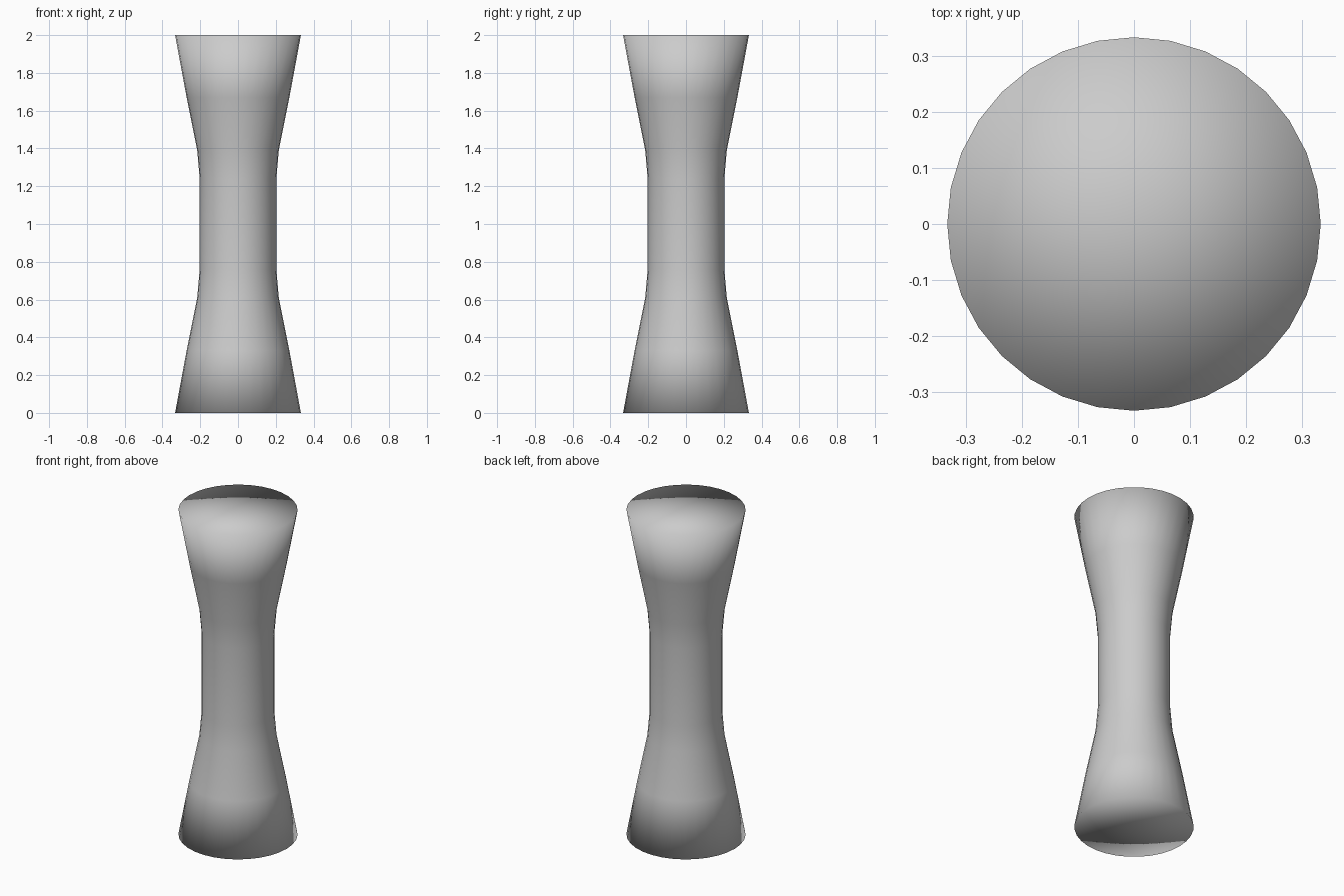
import bpy, bmesh, math

if "Cube" in bpy.data.objects:
    bpy.data.objects.remove(bpy.data.objects["Cube"])

SIDES = 32

# Half profile (radius, height), mirrored about the waist at z = 1
half = [(0.333, 0.0), (0.272, 0.33), (0.216, 0.61), (0.203, 0.76)]
profile = half + [(r, 2.0 - z) for r, z in reversed(half)]

bm = bmesh.new()

# Waisted column wall
rings = [[bm.verts.new((r * math.cos(2 * math.pi * i / SIDES),
                        r * math.sin(2 * math.pi * i / SIDES), z))
          for i in range(SIDES)] for r, z in profile]
for low, high in zip(rings, rings[1:]):
    for i in range(SIDES):
        j = (i + 1) % SIDES
        bm.faces.new((low[i], low[j], high[j], high[i]))

# Flat end caps, as triangle fans
for ring, z in ((rings[0], 0.0), (rings[-1], 2.0)):
    centre = bm.verts.new((0, 0, z))
    for i in range(SIDES):
        bm.faces.new((ring[i], ring[(i + 1) % SIDES], centre))

bmesh.ops.recalc_face_normals(bm, faces=bm.faces)
for face in bm.faces:
    face.smooth = True

mesh = bpy.data.meshes.new("waisted_column")
bm.to_mesh(mesh)
bm.free()
column = bpy.data.objects.new("waisted_column", mesh)
bpy.context.collection.objects.link(column)
